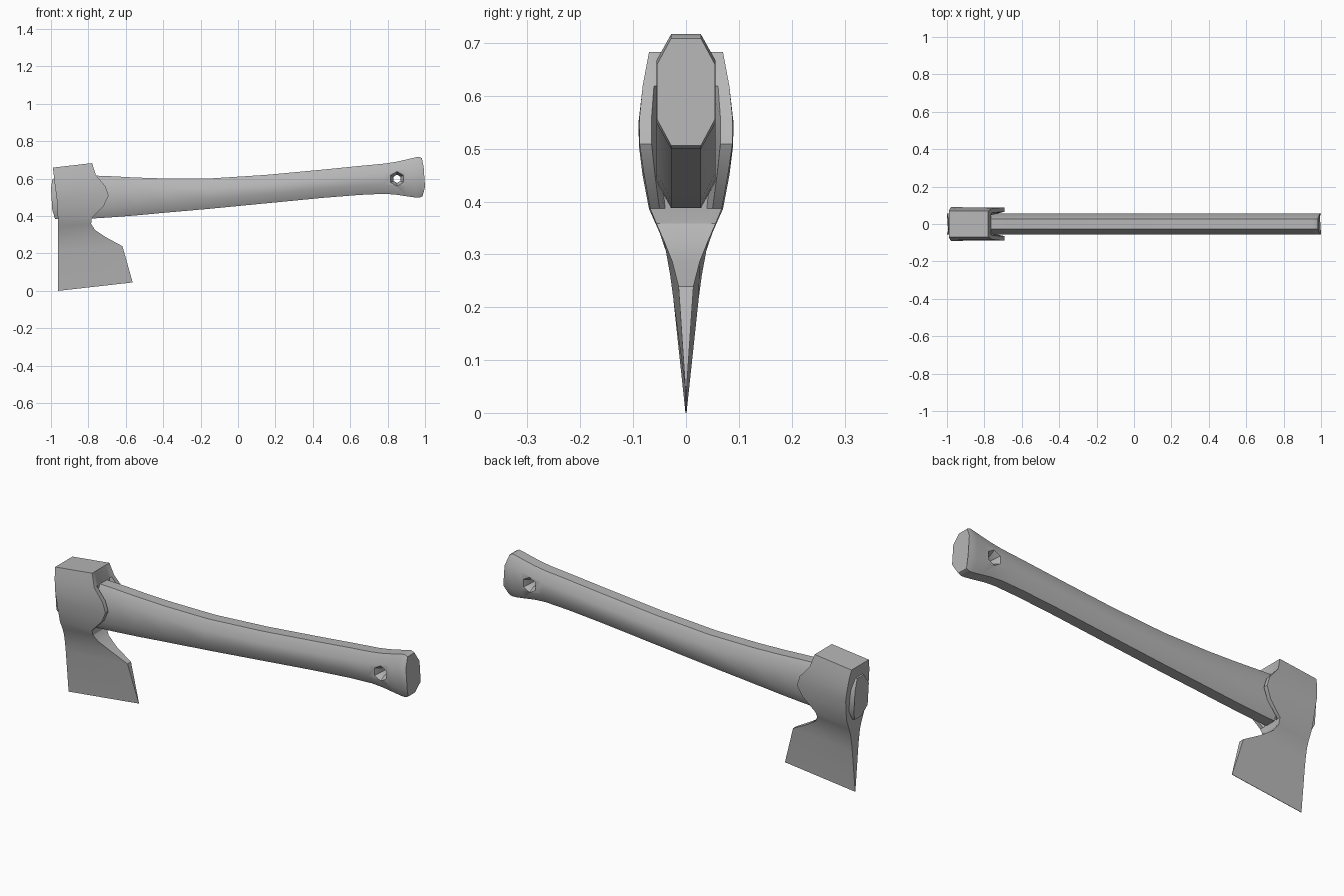
import bpy, bmesh, math

if "Cube" in bpy.data.objects:
    bpy.data.objects.remove(bpy.data.objects["Cube"])

# Mid grey shared by both parts
grey = bpy.data.materials.new("mid_grey")
grey.diffuse_color = (0.47, 0.47, 0.47, 1)
grey.use_nodes = True
grey.node_tree.nodes["Principled BSDF"].inputs["Base Color"].default_value = grey.diffuse_color


def loft(name, rings):
    """Skin a list of equal-length rings and cap both ends."""
    bm = bmesh.new()
    rows = [[bm.verts.new(p) for p in r] for r in rings]
    n = len(rings[0])
    for a, b in zip(rows, rows[1:]):
        for i in range(n):
            j = (i + 1) % n
            bm.faces.new((a[i], a[j], b[j], b[i]))
    bm.faces.new(rows[0])
    bm.faces.new(rows[-1])
    bmesh.ops.recalc_face_normals(bm, faces=bm.faces)
    mesh = bpy.data.meshes.new(name)
    bm.to_mesh(mesh)
    bm.free()
    mesh.materials.append(grey)
    obj = bpy.data.objects.new(name, mesh)
    bpy.context.collection.objects.link(obj)
    return obj


def activate(obj):
    bpy.ops.object.select_all(action='DESELECT')
    obj.select_set(True)
    bpy.context.view_layer.objects.active = obj


def smooth(obj, degrees):
    activate(obj)
    bpy.ops.object.shade_smooth_by_angle(angle=math.radians(degrees))


def octagon(xs, bottom, top, half=0.056, flat=0.028, chamfer=0.05):
    """Handle section; xs gives x at bottom, lower side, upper side, top."""
    zs = (bottom, bottom + chamfer, top - chamfer, top)
    ys = (flat, half, half, flat)
    right = [(x, y, z) for x, y, z in zip(xs, ys, zs)]
    return right + [(x, -y, z) for x, y, z in reversed(right)]


# Handle: chamfered section swept along a gentle curve, flared at the grip
stations = [
    (-0.76, 0.392, 0.62), (-0.68, 0.397, 0.617), (-0.55, 0.407, 0.610),
    (-0.40, 0.421, 0.605), (-0.15, 0.443, 0.605), (0.15, 0.472, 0.624),
    (0.45, 0.501, 0.652), (0.65, 0.517, 0.672), (0.78, 0.523, 0.684),
    (0.84, 0.519, 0.693), (0.90, 0.510, 0.706), (0.95, 0.503, 0.718),
]
rings = [octagon((-0.978, -0.993, -1.0, -0.992), 0.388, 0.603)]
rings += [octagon((x,) * 4, lo, hi) for x, lo, hi in stations]
rings.append(octagon((0.972, 0.978, 0.974, 0.967), 0.503, 0.721))
rings.append(octagon((0.987, 1.0, 0.993, 0.983), 0.510, 0.713, half=0.055))
handle = loft("handle", rings)

# Hexagonal lanyard hole, flared towards both sides
hex_rings = []
for y, r in ((-0.07, 0.047), (-0.025, 0.022), (0.025, 0.022), (0.07, 0.047)):
    angles = [math.radians(30 + 60 * k) for k in range(6)]
    hex_rings.append([(0.85 + r * math.cos(a), y, 0.603 + r * math.sin(a)) for a in angles])
cutter = loft("hole_cutter", hex_rings)
cutter.hide_render = True
mod = handle.modifiers.new("lanyard_hole", 'BOOLEAN')
mod.operation = 'DIFFERENCE'
mod.solver = 'EXACT'
mod.object = cutter
activate(handle)
bpy.ops.object.modifier_apply(modifier=mod.name)
bpy.data.objects.remove(cutter, do_unlink=True)
smooth(handle, 40)

# Axe head: rows from poll to cutting edge
# (x left, z left, half width, x right, z right, half width, x of inner socket edge)
rows = [
    (-0.990, 0.663, 0.070, -0.780, 0.687, 0.070, -0.780),
    (-0.984, 0.613, 0.083, -0.760, 0.623, 0.082, -0.765),
    (-0.977, 0.553, 0.090, -0.708, 0.563, 0.088, -0.765),
    (-0.970, 0.508, 0.089, -0.692, 0.513, 0.088, -0.765),
    (-0.966, 0.453, 0.082, -0.718, 0.458, 0.080, -0.770),
    (-0.963, 0.390, 0.070, -0.783, 0.391, 0.068, -0.785),
    (-0.962, 0.345, 0.050, -0.785, 0.362, 0.056, -0.785),
    (-0.962, 0.310, 0.038, -0.765, 0.330, 0.042, -0.765),
    (-0.962, 0.265, 0.030, -0.705, 0.290, 0.026, -0.705),
    (-0.962, 0.220, 0.024, -0.618, 0.243, 0.014, -0.618),
    (-0.962, 0.004, 0.001, -0.563, 0.049, 0.001, -0.563),
]
head_rings = []
for xl, zl, hl, xr, zr, hr, xc in rows:
    # cheek edge, blunt rim of the ear, socket edge hidden by the handle
    side = [(xl, hl, zl), (xr, hr, zr), (xr, hr * 0.74, zr), (xc, hr * 0.58, zr)]
    head_rings.append([(x, -y, z) for x, y, z in side] + side[::-1])
head = loft("axe_head", head_rings)
lowest = min(v.co.z for v in head.data.vertices)
for obj in (head, handle):
    for v in obj.data.vertices:
        v.co.z -= lowest
smooth(head, 32)
